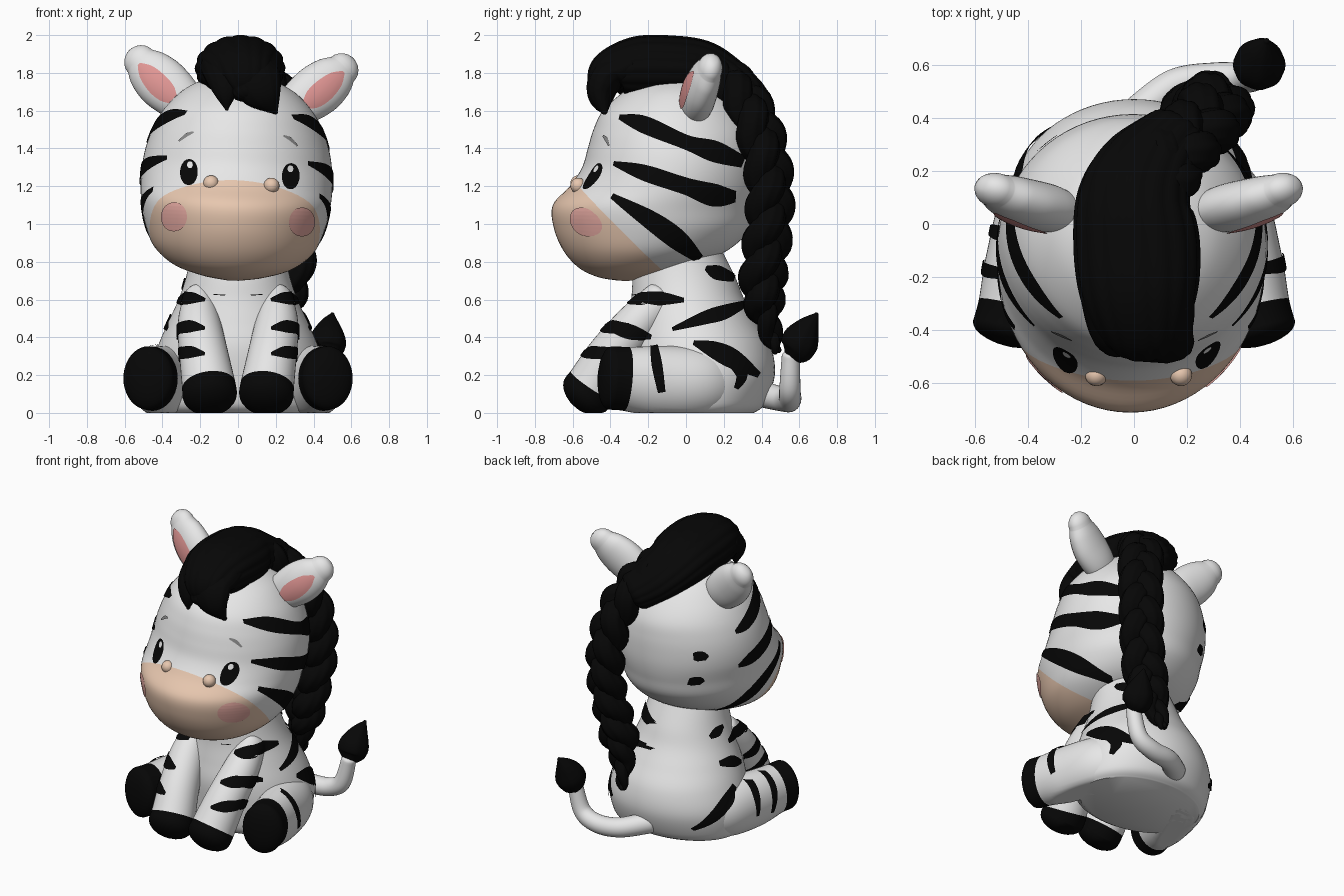
import bpy, bmesh
from math import sin, cos, pi, radians
from mathutils import Vector, Matrix
from mathutils.bvhtree import BVHTree

if "Cube" in bpy.data.objects:
    bpy.data.objects.remove(bpy.data.objects["Cube"])


def material(name, rgb):
    m = bpy.data.materials.new(name)
    m.use_nodes = True
    m.diffuse_color = (*rgb, 1)
    m.node_tree.nodes["Principled BSDF"].inputs["Base Color"].default_value = (*rgb, 1)
    return m


WHITE = material("white", (.8, .8, .8))
BLACK = material("black", (.002, .002, .002))
TAN = material("muzzle tan", (.84, .6, .45))
PINK = material("ear pink", (.76, .31, .3))
BLUSH = material("cheek blush", (.79, .4, .36))
GREY = material("brow grey", (.25, .25, .25))


def spline(pts, n):
    """Smooth curve through tuples of any length."""
    out, last = [], len(pts) - 1
    for i in range(last):
        a, b, c, d = (pts[min(max(j, 0), last)] for j in range(i - 1, i + 3))
        for k in range(n):
            t = k / n
            out.append([q + .5 * t * (r - p + t * (2 * p - 5 * q + 4 * r - s + t * (3 * (q - r) + s - p)))
                        for p, q, r, s in zip(a, b, c, d)])
    return out + [list(pts[-1])]


def finish(name, bm, mats):
    for e in bm.edges:
        e.smooth = e.calc_face_angle(0) < .7
    for f in bm.faces:
        f.smooth = True
    me = bpy.data.meshes.new(name)
    bm.to_mesh(me)
    bm.free()
    for m in mats:
        me.materials.append(m)
    ob = bpy.data.objects.new(name, me)
    bpy.context.collection.objects.link(ob)
    return ob


def skin(rings, split=None):
    """Closed surface over rings; faces past the split ring take the second material."""
    bm = bmesh.new()
    rows = [[bm.verts.new((p.x, p.y, max(p.z, 0))) for p in r] for r in rings]
    n = len(rows[0])
    for i in range(len(rows) - 1):
        for j in range(n):
            k = (j + 1) % n
            f = bm.faces.new((rows[i][j], rows[i][k], rows[i + 1][k], rows[i + 1][j]))
            f.material_index = int(split is not None and i >= split)
    bm.faces.new(rows[0])
    bm.faces.new(rows[-1]).material_index = int(split is not None)
    bmesh.ops.recalc_face_normals(bm, faces=bm.faces)
    return bm


def loft(rows, n=72, steps=6):
    """Stack of level ovals given as height, half width, front and back."""
    return skin([[Vector((w * cos(a), (f + b) / 2 + (b - f) / 2 * sin(a), z))
                  for a in (2 * pi * j / n for j in range(n))]
                 for z, w, f, b in spline(rows, steps)])


def tube(name, pts, mats, s=1, ref=(1, 0, 0), caps=(.03, .03), split=None, ridges=0, depth=.04, n=40, steps=8):
    """Oval tube along x, y, z, half width, half depth, with rounded ends."""
    path = spline(pts, steps)
    pos = [Vector(p[:3]) for p in path]
    rings = []

    def ring(c, t, w, d):
        side = (Vector(ref) - t * Vector(ref).dot(t)).normalized()
        nrm = t.cross(side)
        out = []
        for j in range(n):
            a = 2 * pi * j / n
            g = 1 - depth + depth * 2 * abs(cos(ridges * a / 2)) if ridges else 1
            p = c + (side * cos(a) * w + nrm * sin(a) * d) * g
            out.append(Vector((p.x * s, p.y, p.z)))
        rings.append(out)

    last = len(pos) - 1
    for i, p in enumerate(path):
        t = (pos[min(i + 1, last)] - pos[max(i - 1, 0)]).normalized()
        steps_out = [k * pi / 12 for k in range(1, 6)]
        if i == 0:
            for a in reversed(steps_out):
                ring(pos[i] - t * caps[0] * sin(a), t, p[3] * cos(a), p[4] * cos(a))
        ring(pos[i], t, p[3], p[4])
        if i == last:
            for a in steps_out:
                ring(pos[i] + t * caps[1] * sin(a), t, p[3] * cos(a), p[4] * cos(a))
    return finish(name, skin(rings, None if split is None else split * steps + 5), mats)


def plate(name, pts, mat, targets, side=True, s=1, lift=.006, across=8):
    """Thin painted strip of u, v, half width, laid on the targets from the side or the front."""
    trees = [BVHTree.FromPolygons([v.co for v in o.data.vertices],
                                  [p.vertices[:] for p in o.data.polygons]) for o in targets]
    path = spline(pts, 8)
    way = Vector((-s, 0, 0)) if side else Vector((0, 1, 0))
    bm = bmesh.new()
    rows = []
    for i, (u, v, w) in enumerate(path):
        a, b = path[max(i - 1, 0)], path[min(i + 1, len(path) - 1)]
        d = Vector((a[1] - b[1], b[0] - a[0])).normalized() * w
        row = []
        for k in range(across + 1):
            q = Vector((u, v)) + d * (2 * k / across - 1)
            start = Vector((3 * s, q.x, q.y)) if side else Vector((q.x * s, -3, q.y))
            hits = [h for h in (t.ray_cast(start, way) for t in trees) if h[0]]
            if hits:
                co, no = min(hits, key=lambda h: h[3])[:2]
                row.append(bm.verts.new(co - no * lift if no.dot(way) > 0 else co + no * lift))
            else:
                row.append(None)
        rows.append(row)
    for r, q in zip(rows, rows[1:]):
        for k in range(across):
            c = [r[k], r[k + 1], q[k + 1], q[k]]
            if all(c) and max((c[m].co - c[m - 1].co).length for m in range(4)) < .12:
                f = bm.faces.new(c)
                f.normal_update()
                if f.normal.dot(way) > 0:
                    f.normal_flip()
    return finish(name, bm, [mat])


def disc(u, v, ru, rv):
    return [(u, v - rv * cos(a), ru * sin(a) + .001) for a in (pi * k / 8 for k in range(9))]


# Head, with the muzzle cut off by a slanted plane and coloured tan
bm = loft([(.7, .03, -.36, -.28), (.72, .16, -.47, -.16), (.77, .31, -.57, .02), (.86, .42, -.65, .22),
           (.98, .475, -.7, .35), (1.1, .5, -.705, .39), (1.2, .508, -.615, .41), (1.3, .503, -.55, .415),
           (1.4, .485, -.52, .41), (1.5, .45, -.49, .39), (1.6, .395, -.44, .33), (1.7, .3, -.33, .24),
           (1.76, .19, -.22, .14), (1.79, .1, -.13, .06), (1.8, .01, -.05, -.03)])
cut = Vector((0, 1, 1))
bmesh.ops.bisect_plane(bm, geom=bm.verts[:] + bm.edges[:] + bm.faces[:], plane_co=(0, 0, .64), plane_no=cut)
for f in bm.faces:
    f.material_index = int(f.calc_center_median().dot(cut) < .64)
head = finish("head", bm, [WHITE, TAN])
head_parts = [head]

# Ears, eyes, cheeks, brows, nostrils and head stripes on both sides
head_stripes = [
    [(-.35, 1.575, .012), (-.22, 1.54, .045), (0, 1.45, .038), (.15, 1.4, .055), (.3, 1.34, .03)],
    [(-.38, 1.335, .012), (-.22, 1.29, .042), (0, 1.22, .045), (.15, 1.17, .06), (.26, 1.16, .03)],
    [(-.39, 1.165, .015), (-.2, 1.05, .048), (-.05, .94, .055), (.07, .83, .025)]]
for s, word in ((1, "left"), (-1, "right")):
    shift = .015 * s
    ear = tube(word + "_ear", [(.26, .04, 1.61, .1, .075), (.34, .06, 1.67, .128, .09), (.42, .08, 1.735, .137, .09),
                               (.49, .105, 1.797, .12, .08), (.535, .125, 1.84, .088, .066)],
               [WHITE], s, ref=(-.63, 0, .78), caps=(.03, .085))
    head_parts += [ear,
        plate(word + "_inner_ear", [(.345, 1.64, .02), (.385, 1.675, .05), (.44, 1.725, .058), (.5, 1.785, .043),
                                    (.54, 1.825, .008)], PINK, [ear], False, s),
        plate(word + "_eye", disc(.267 + shift, 1.262, .045, .07), BLACK, [head], False, s),
        plate(word + "_eye_glint", disc(.262 + shift, 1.3, .014, .018), WHITE, [head], False, s, .009),
        plate(word + "_cheek", disc(.335 + shift, 1.025, .067, .076), BLUSH, [head], False, s),
        plate(word + "_brow", [(.235, 1.475, .004), (.27, 1.46, .009), (.31, 1.425, .004)], GREY, [head], False, s)]
    bm = bmesh.new()
    bmesh.ops.create_uvsphere(bm, u_segments=20, v_segments=12, radius=.042,
                              matrix=Matrix.Translation((.16 * s + .025, -.57, 1.21)))
    head_parts.append(finish(word + "_nostril", bm, [TAN]))
    for pts in head_stripes:
        if s < 0:
            pts = pts[:3] + [(.1, pts[3][1] + .02, .012)] if len(pts) > 4 else pts
        head_parts.append(plate(word + "_head_stripe", pts, BLACK, [head], True, s))
for z in (1.12, 1.3):
    head_parts.append(plate("head_spot", [(.275, z - .015, .015), (.305, z, .035), (.33, z, .025)],
                            BLACK, [head], True, -1))

# Slight sideways tilt of the whole head
pivot = Matrix.Translation((0, 0, 1.4))
tilt = pivot @ Matrix.Rotation(radians(2.3), 4, 'Y') @ pivot.inverted()
for ob in head_parts:
    ob.data.transform(tilt)

# Body
body = finish("body", loft([(0, .42, -.25, .36), (.05, .455, -.3, .42), (.2, .465, -.32, .47), (.35, .425, -.33, .45),
                            (.48, .37, -.31, .38), (.6, .315, -.29, .31), (.72, .275, -.28, .26),
                            (.88, .24, -.25, .18)]), [WHITE])

# Body stripes that differ between the two sides
side_stripes = {
    1: [[(-.07, .44, .01), (.1, .5, .035), (.2, .53, .038), (.32, .58, .015)],
        [(-.17, .35, .02), (-.155, .25, .028), (-.13, .11, .02)],
        [(.04, .37, .012), (.15, .33, .045), (.25, .28, .05), (.38, .2, .015)],
        [(.25, .27, .035), (.29, .2, .03), (.26, .13, .012)],
        [(.1, .765, .012), (.16, .74, .038), (.25, .71, .02)]],
    -1: [[(-.08, .44, .01), (.02, .48, .035), (.13, .5, .015)],
         [(-.19, .35, .02), (-.175, .25, .025), (-.15, .11, .015)],
         [(-.05, .34, .025), (-.03, .25, .025), (-.02, .13, .012)],
         [(.08, .35, .02), (.17, .28, .04), (.27, .2, .035), (.36, .12, .012)],
         [(.0, .7, .012), (.06, .68, .03), (.12, .66, .012)]]}

# Legs with black hooves, and their stripes
for s, word in ((1, "left"), (-1, "right")):
    front = tube(word + "_front_leg", [(.205, -.13, .6, .085, .1), (.205, -.26, .47, .115, .115),
                                       (.18, -.395, .3, .13, .13), (.155, -.495, .143, .142, .14),
                                       (.15, -.53, .1, .145, .14)],
                 [WHITE, BLACK], s, caps=(.06, .09), split=3)
    hind = tube(word + "_hind_leg", [(.23, .19, .17, .15, .17), (.335, .06, .16, .17, .19), (.41, -.14, .165, .15, .19),
                                     (.452, -.315, .18, .137, .17), (.475, -.4, .185, .137, .168)],
                [WHITE, BLACK], s, caps=(.14, .06), split=3)
    for pts, on in (
            ([(-.31, .61, .01), (-.15, .605, .036), (-.01, .595, .012)], [body, front]),
            ([(-.42, .455, .015), (-.3, .43, .04), (-.18, .4, .012)], [body, front]),
            ([(-.49, .33, .015), (-.4, .31, .035), (-.29, .27, .01)], [front])):
        plate(word + "_shoulder_stripe", pts, BLACK, on, True, s)
    for z in (.605, .455, .32):
        plate(word + "_front_leg_stripe", [(.315, z - .01, .028), (.25, z, .032), (.175, z - .01, .008)],
              BLACK, [front], False, s)
    for pts in side_stripes[s]:
        plate(word + "_body_stripe", pts, BLACK, [body, hind], True, s, .009)

# Tail and its tuft
tube("tail", [(0, .4, .1, .07, .07), (.15, .52, .07, .064, .064), (.31, .55, .07, .06, .06),
              (.42, .55, .13, .056, .056), (.47, .555, .3, .048, .048)], [WHITE], ref=(0, 1, 0), n=24)
tube("tail_tuft", [(.47, .555, .29, .04, .04), (.47, .585, .33, .088, .085), (.475, .61, .39, .095, .095),
                   (.485, .65, .46, .06, .06), (.5, .69, .52, .012, .012)],
     [BLACK], caps=(.02, .012), ridges=8, depth=.02)

# Mane over the crown, with pointed fringe locks
tube("mane", [(.06, -.45, 1.71, .1, .07), (.04, -.4, 1.79, .165, .125), (.02, -.26, 1.825, .22, .165),
              (.01, -.08, 1.825, .235, .17), (0, .08, 1.81, .215, .16), (.05, .21, 1.75, .185, .135),
              (.15, .32, 1.66, .14, .12)], [BLACK], ridges=16, depth=.018, caps=(.06, .08), n=96)
for name, pts in (("fringe_left", [(.06, -.32, 1.83, .17, .1), (.09, -.42, 1.77, .14, .09),
                                   (.14, -.45, 1.68, .1, .07), (.2, -.43, 1.59, .012, .015)]),
                  ("fringe_right", [(-.07, -.28, 1.83, .13, .1), (-.07, -.4, 1.77, .1, .08),
                                    (-.065, -.455, 1.69, .06, .05), (-.06, -.465, 1.61, .01, .012)])):
    tube(name, pts, [BLACK], caps=(.06, .01), ridges=12, depth=.02)

# Three-strand braid down the back
line = [Vector(p) for p in spline([(.08, .14, 1.8), (.17, .28, 1.7), (.27, .385, 1.5), (.31, .44, 1.25),
                                   (.305, .44, 1), (.26, .41, .75), (.2, .42, .54), (.16, .475, .34)], 10)]
for k in range(3):
    pts = []
    for i, p in enumerate(line):
        f = i / (len(line) - 1)
        t = (line[min(i + 1, len(line) - 1)] - line[max(i - 1, 0)]).normalized()
        lat = t.cross(Vector((.55, .8, .2))).normalized()
        a = 2 * pi * (k / 3 + 3.2 * f)
        size = min(1, (1 - f) * 3.5 + .25)
        p = p + (lat * .066 * sin(a) + lat.cross(t) * .036 * sin(2 * a)) * size
        pts.append((*p, .077 * size, .077 * size))
    tube("braid_strand", pts, [BLACK], ref=(.55, .8, .2), ridges=8, depth=.04, n=32, steps=2)
